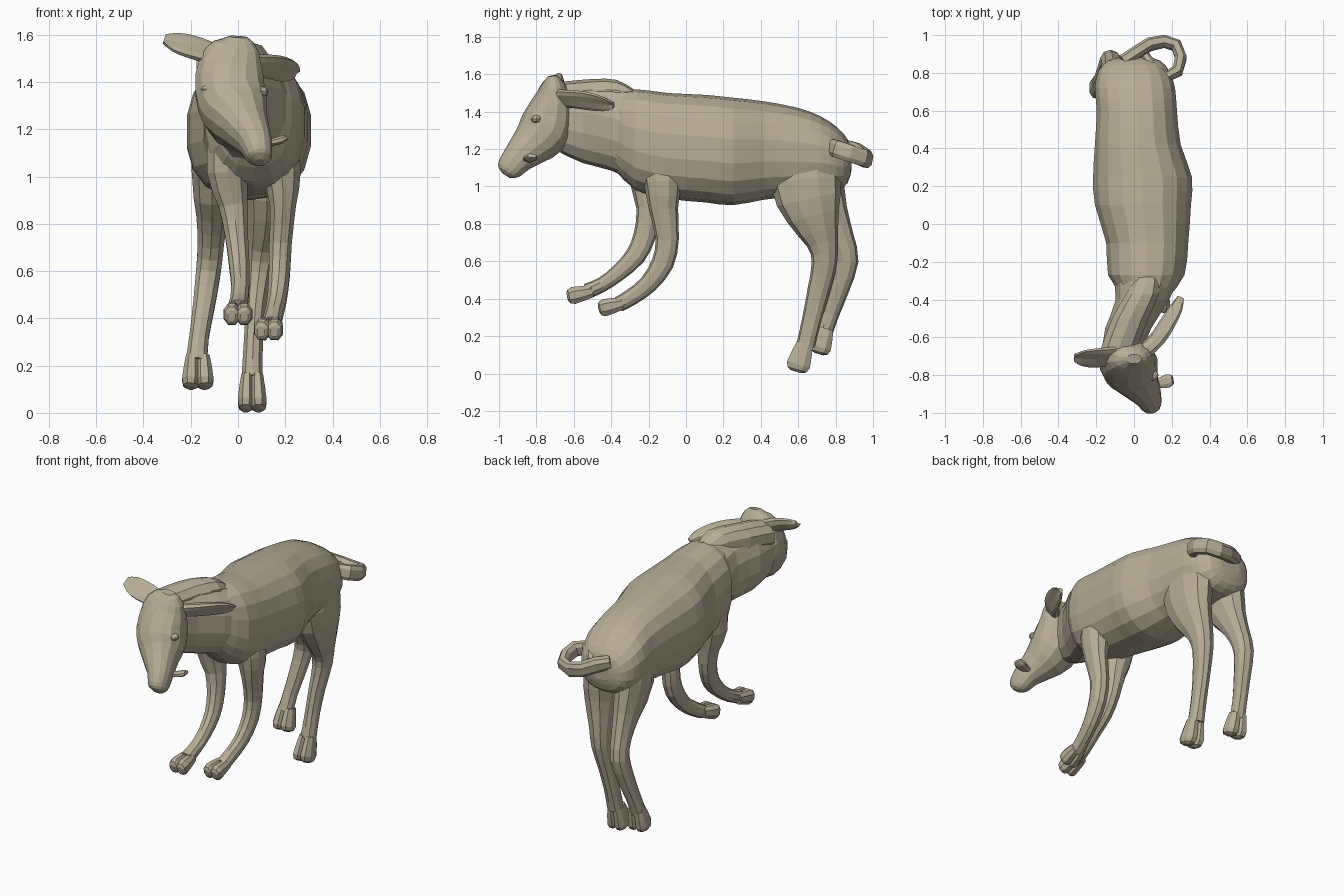
import bpy, bmesh, math
from mathutils import Vector

hide = bpy.data.materials.new("hide")
hide.diffuse_color = (0.47, 0.42, 0.31, 1)


def smooth_stations(st, steps):
    """Catmull-Rom interpolation through stations (x, y, z, half_side, half_up)."""
    out = []
    n = len(st)
    for i in range(n - 1):
        p = [st[max(i - 1, 0)], st[i], st[i + 1], st[min(i + 2, n - 1)]]
        for k in range(steps):
            t = k / steps
            out.append([0.5 * (2 * b + (c - a) * t + (2 * a - 5 * b + 4 * c - d) * t * t
                               + (3 * b - a - 3 * c + d) * t ** 3) for a, b, c, d in zip(*p)])
    out.append(list(st[-1]))
    return out


def loft(name, stations, sides=12, steps=2, ref=(1, 0, 0), axis=None, cup=0.0, power=0.9):
    """Skin elliptical rings along a path; ref sets the side direction of each ring."""
    st = smooth_stations(stations, steps)
    pts = [Vector(s[:3]) for s in st]
    bm = bmesh.new()
    rings = []
    for i, s in enumerate(st):
        t = Vector(axis) if axis else pts[min(i + 1, len(pts) - 1)] - pts[max(i - 1, 0)]
        t.normalize()
        side = Vector(ref)
        side = (side - t * side.dot(t)).normalized()
        up = t.cross(side)
        ring = []
        for k in range(sides):
            a = 2 * math.pi * (k + 0.5) / sides
            c, d = math.cos(a), math.sin(a)
            c = math.copysign(abs(c) ** power, c)
            d = math.copysign(abs(d) ** power, d)
            ring.append(bm.verts.new(pts[i] + side * s[3] * c + up * (s[4] * d + cup * c * c)))
        rings.append(ring)
    for r, q in zip(rings, rings[1:]):
        for k in range(sides):
            j = (k + 1) % sides
            bm.faces.new((r[k], r[j], q[j], q[k]))
    bm.faces.new(rings[0])
    bm.faces.new(rings[-1])
    bmesh.ops.recalc_face_normals(bm, faces=bm.faces)
    me = bpy.data.meshes.new(name)
    bm.to_mesh(me)
    bm.free()
    me.materials.append(hide)
    ob = bpy.data.objects.new(name, me)
    bpy.context.collection.objects.link(ob)
    return ob


def ball(name, loc, size):
    bpy.ops.mesh.primitive_uv_sphere_add(segments=8, ring_count=6, radius=1, location=loc)
    ob = bpy.context.object
    ob.name = name
    ob.scale = size
    ob.data.materials.append(hide)


def hoof(name, a, b, r, depth):
    """Cloven foot: two toes spreading from fetlock a to tip b."""
    a, b = Vector(a), Vector(b)
    for label, s in (("left", -1), ("right", 1)):
        rows = []
        for f, w in ((0, 0.75), (0.35, 0.95), (0.75, 1.1), (0.93, 0.9), (1, 0.5)):
            p = a.lerp(b, f)
            rows.append((p.x + s * r * (0.4 + 0.1 * f), p.y, p.z, r * 0.62 * w, depth * w))
        loft(f"{name}_{label}_toe", rows, sides=8, steps=1)


# Torso: y, x min, x max, z bottom, z top
torso = [(-0.38, -0.06, 0.19, 1.09, 1.50), (-0.27, -0.14, 0.27, 0.98, 1.52),
         (-0.10, -0.15, 0.29, 0.935, 1.50), (0.10, -0.21, 0.305, 0.915, 1.49),
         (0.25, -0.22, 0.31, 0.90, 1.475), (0.42, -0.21, 0.25, 0.93, 1.455),
         (0.60, -0.20, 0.23, 0.95, 1.42), (0.72, -0.21, 0.22, 0.97, 1.375),
         (0.81, -0.19, 0.19, 0.98, 1.315), (0.865, -0.14, 0.14, 1.02, 1.25),
         (0.885, -0.07, 0.07, 1.09, 1.18)]
loft("torso", [((a + b) / 2, y, (c + d) / 2, (b - a) / 2, (d - c) / 2)
               for y, a, b, c, d in torso], sides=18, axis=(0, 1, 0), power=0.85)

# Neck and raised crest
loft("neck", [(0.07, -0.24, 1.26, 0.19, 0.25), (0.045, -0.40, 1.31, 0.145, 0.225),
              (-0.03, -0.55, 1.34, 0.125, 0.215), (-0.06, -0.67, 1.36, 0.11, 0.18)],
     sides=14, axis=(0, -1, 0))
loft("neck_crest", [(0.07, -0.28, 1.46, 0.06, 0.06), (0.045, -0.37, 1.485, 0.09, 0.085),
                    (-0.02, -0.50, 1.485, 0.10, 0.09), (-0.08, -0.66, 1.47, 0.10, 0.09)],
     sides=10, axis=(0, -1, 0))

# Head, from crown to muzzle
loft("head", [(0.0, -0.715, 1.592, 0.04, 0.025), (-0.005, -0.71, 1.55, 0.10, 0.06),
              (-0.03, -0.71, 1.47, 0.14, 0.105), (-0.035, -0.73, 1.37, 0.15, 0.135),
              (-0.01, -0.77, 1.28, 0.145, 0.14), (0.03, -0.84, 1.21, 0.105, 0.11),
              (0.07, -0.90, 1.15, 0.075, 0.085), (0.087, -0.94, 1.10, 0.06, 0.072),
              (0.092, -0.955, 1.075, 0.048, 0.055), (0.093, -0.965, 1.06, 0.02, 0.025)], sides=14)
ball("left_eye", (-0.13, -0.81, 1.37), (0.03, 0.03, 0.022))
ball("right_eye", (0.10, -0.80, 1.36), (0.03, 0.03, 0.022))
ball("left_nostril", (0.055, -0.975, 1.125), (0.016, 0.012, 0.018))
ball("right_nostril", (0.12, -0.965, 1.125), (0.016, 0.012, 0.018))
loft("tongue", [(0.08, -0.84, 1.14, 0.02, 0.015), (0.14, -0.84, 1.145, 0.03, 0.015),
                (0.18, -0.83, 1.155, 0.038, 0.018), (0.205, -0.825, 1.165, 0.025, 0.012)],
     sides=8, ref=(0, 1, 0))

# Cupped leaf-shaped ears
loft("left_ear", [(-0.04, -0.68, 1.49, 0.05, 0.035), (-0.12, -0.69, 1.515, 0.06, 0.03),
                  (-0.20, -0.70, 1.54, 0.066, 0.024), (-0.27, -0.70, 1.56, 0.055, 0.018),
                  (-0.315, -0.70, 1.575, 0.025, 0.01)],
     sides=10, ref=(0, 0.7, 0.7), cup=-0.015)
loft("right_ear", [(0.05, -0.67, 1.48, 0.05, 0.035), (0.12, -0.60, 1.475, 0.055, 0.03),
                   (0.17, -0.52, 1.465, 0.058, 0.025), (0.215, -0.44, 1.45, 0.048, 0.018),
                   (0.24, -0.385, 1.44, 0.02, 0.01)],
     sides=10, ref=(0.5, -0.3, 0.8), cup=0.015)

# Front legs, lifted in a leap
loft("right_front_leg", [(0.15, -0.14, 1.24, 0.09, 0.11), (0.185, -0.125, 1.02, 0.085, 0.10),
                         (0.19, -0.12, 0.88, 0.058, 0.078), (0.18, -0.10, 0.72, 0.05, 0.062),
                         (0.175, -0.125, 0.59, 0.047, 0.06), (0.165, -0.20, 0.48, 0.042, 0.05),
                         (0.15, -0.29, 0.41, 0.04, 0.045), (0.14, -0.36, 0.37, 0.045, 0.042)],
     sides=10)
loft("left_front_leg", [(-0.04, -0.20, 1.24, 0.09, 0.12), (-0.045, -0.205, 1.02, 0.09, 0.095),
                        (-0.02, -0.20, 0.88, 0.065, 0.065), (-0.005, -0.22, 0.74, 0.05, 0.06),
                        (0.005, -0.27, 0.63, 0.045, 0.055), (0.01, -0.36, 0.54, 0.04, 0.045),
                        (0.005, -0.45, 0.475, 0.04, 0.04), (0.0, -0.53, 0.44, 0.045, 0.042)],
     sides=10)
hoof("right_front_hoof", (0.14, -0.34, 0.375), (0.125, -0.465, 0.345), 0.055, 0.045)
hoof("left_front_hoof", (0.0, -0.50, 0.44), (0.0, -0.635, 0.41), 0.055, 0.045)

# Hind legs with heavy thighs
loft("right_hind_leg", [(0.08, 0.63, 1.28, 0.10, 0.12), (0.12, 0.64, 1.03, 0.098, 0.19),
                        (0.12, 0.68, 0.85, 0.085, 0.145), (0.10, 0.73, 0.70, 0.065, 0.085),
                        (0.09, 0.74, 0.59, 0.055, 0.068), (0.075, 0.71, 0.45, 0.045, 0.06),
                        (0.065, 0.675, 0.30, 0.042, 0.052), (0.06, 0.64, 0.15, 0.047, 0.05)],
     sides=10)
loft("left_hind_leg", [(-0.09, 0.66, 1.28, 0.09, 0.12), (-0.11, 0.69, 1.03, 0.09, 0.155),
                       (-0.11, 0.77, 0.85, 0.07, 0.10), (-0.115, 0.83, 0.72, 0.058, 0.07),
                       (-0.125, 0.86, 0.60, 0.055, 0.062), (-0.145, 0.82, 0.45, 0.048, 0.052),
                       (-0.165, 0.775, 0.32, 0.043, 0.045), (-0.175, 0.74, 0.22, 0.048, 0.045)],
     sides=10)
hoof("right_hind_hoof", (0.06, 0.635, 0.16), (0.06, 0.59, 0.01), 0.055, 0.062)
hoof("left_hind_hoof", (-0.17, 0.75, 0.24), (-0.17, 0.71, 0.105), 0.06, 0.055)

# Tail curled into a ring
loft("tail", [(-0.06, 0.86, 1.21, 0.04, 0.035), (0.01, 0.905, 1.19, 0.048, 0.035),
              (0.08, 0.95, 1.16, 0.048, 0.035), (0.16, 0.967, 1.145, 0.048, 0.033),
              (0.225, 0.945, 1.155, 0.048, 0.033), (0.248, 0.88, 1.175, 0.048, 0.033),
              (0.23, 0.81, 1.20, 0.048, 0.033), (0.17, 0.78, 1.21, 0.045, 0.033),
              (0.10, 0.83, 1.21, 0.04, 0.03), (0.06, 0.89, 1.19, 0.03, 0.025)],
     sides=8, steps=1, ref=(0, 0.2, 1), power=0.75)
